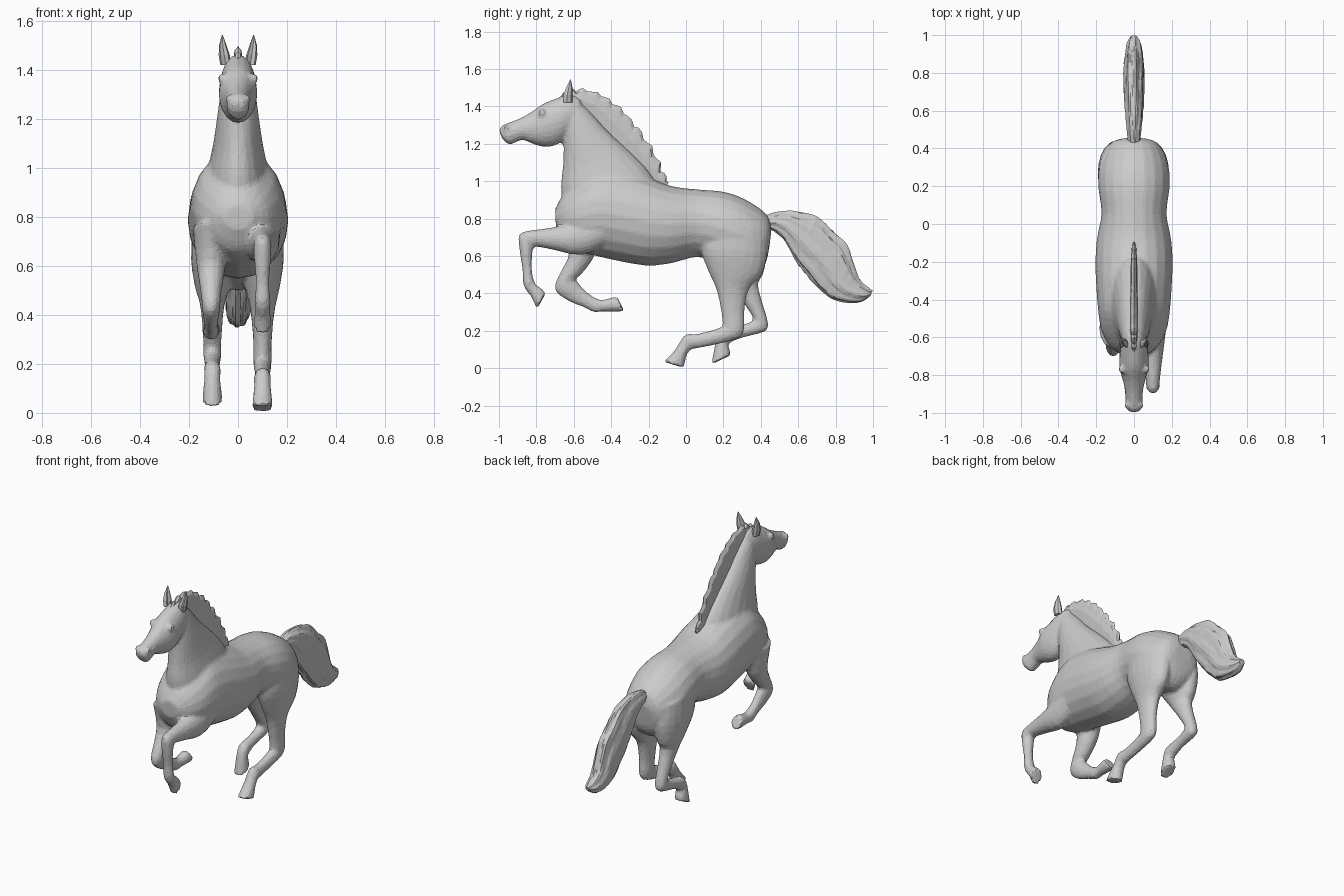
import bpy, bmesh, math, random
from mathutils import Vector

random.seed(4)


def spline(rows, steps):
    """Catmull-Rom interpolation of station rows."""
    out = []
    for i in range(len(rows) - 1):
        p = [rows[max(0, min(len(rows) - 1, i + k))] for k in (-1, 0, 1, 2)]
        for s in range(steps):
            t = s / steps
            out.append([0.5 * (2 * b + (c - a) * t + (2 * a - 5 * b + 4 * c - d) * t * t
                               + (3 * b - a - 3 * c + d) * t ** 3) for a, b, c, d in zip(*p)])
    return out + [list(rows[-1])]


def loft(bm, rows, x=0.0, steps=3, sides=20, jag=0.0, ridge=0.0):
    """Skin rings between side-profile point pairs: (y1, z1, y2, z2, half width)."""
    rings = []
    for n, (ya, za, yb, zb, w) in enumerate(spline(rows, steps)):
        a, b = Vector((x, ya, za)), Vector((x, yb, zb))
        a += (a - b).normalized() * jag * ((n % 3) / 2 - 0.6 + random.uniform(-.3, .3))
        mid, half = (a + b) / 2, (a - b) / 2
        ring = []
        for k in range(sides):
            t = 2 * math.pi * k / sides
            r = 1 + ridge * math.sin(k * math.pi / 2 + 0.6 * math.sin(n * 0.5)) \
                + random.uniform(-.4, .4) * ridge
            ring.append(bm.verts.new(mid + half * math.cos(t) * r
                                     + Vector((w * math.sin(t) * r, 0, 0))))
        rings.append(ring)
    faces = [bm.faces.new((p[k], p[(k + 1) % sides], q[(k + 1) % sides], q[k]))
             for p, q in zip(rings, rings[1:]) for k in range(sides)]
    faces += [bm.faces.new(rings[0]), bm.faces.new(rings[-1])]
    bmesh.ops.recalc_face_normals(bm, faces=faces)


def finish(bm, name):
    me = bpy.data.meshes.new(name)
    bm.to_mesh(me)
    bm.free()
    ob = bpy.data.objects.new(name, me)
    bpy.context.collection.objects.link(ob)
    return ob


body = bmesh.new()

# Torso: rump to chest, top line / belly line
loft(body, [(.457, .74, .447, .66, .06), (.44, .81, .425, .56, .12), (.38, .865, .36, .5, .165),
            (.28, .92, .27, .52, .188), (.18, .947, .17, .56, .187), (.05, .957, .06, .595, .172),
            (-.08, .975, -.07, .563, .196), (-.2, 1.02, -.2, .548, .205), (-.33, 1.06, -.33, .567, .2),
            (-.46, 1.07, -.46, .595, .19), (-.57, 1.0, -.56, .62, .172),
            (-.655, .93, -.645, .66, .125), (-.70, .85, -.695, .75, .06)])

# Neck: throat line / crest line
loft(body, [(-.66, .85, -.13, .9, .15), (-.67, .97, -.18, 1.03, .122), (-.66, 1.06, -.29, 1.15, .1),
            (-.655, 1.15, -.42, 1.27, .085), (-.655, 1.23, -.5, 1.36, .073),
            (-.65, 1.33, -.57, 1.43, .06)])

# Head: brow line / jaw line
loft(body, [(-.56, 1.44, -.6, 1.3, .05), (-.62, 1.465, -.63, 1.24, .068), (-.7, 1.44, -.69, 1.195, .077),
            (-.77, 1.41, -.755, 1.183, .077), (-.83, 1.368, -.82, 1.2, .06),
            (-.89, 1.335, -.875, 1.22, .048), (-.94, 1.315, -.925, 1.2, .045),
            (-.98, 1.3, -.95, 1.197, .045), (-1.0, 1.275, -.985, 1.23, .028)])

# Raised foreleg
loft(body, [(-.45, .85, -.42, .66, .075), (-.6, .785, -.56, .605, .067), (-.72, .752, -.71, .633, .05),
            (-.83, .737, -.8, .65, .038), (-.892, .715, -.815, .64, .036), (-.89, .63, -.822, .61, .034),
            (-.875, .53, -.825, .53, .028), (-.872, .46, -.81, .46, .033), (-.858, .42, -.793, .44, .031),
            (-.83, .385, -.77, .425, .032), (-.797, .316, -.75, .4, .039)], x=.1)

# Folded foreleg
loft(body, [(-.66, .78, -.45, .74, .075), (-.625, .62, -.49, .6, .06), (-.668, .52, -.552, .51, .046),
            (-.7, .45, -.59, .475, .039), (-.69, .402, -.575, .455, .037), (-.62, .355, -.55, .428, .031),
            (-.547, .326, -.515, .395, .028), (-.49, .298, -.465, .368, .032),
            (-.45, .303, -.43, .368, .031), (-.42, .302, -.38, .383, .035),
            (-.328, .303, -.365, .377, .037)], x=-.11)

# Forward hind leg
loft(body, [(.1, .8, .42, .74, .08), (.08, .64, .435, .62, .087), (.11, .54, .405, .5, .072),
            (.163, .42, .335, .42, .05), (.188, .3, .312, .3, .038), (.195, .235, .312, .22, .038),
            (.19, .22, .285, .163, .036), (.12, .198, .14, .122, .031), (.05, .183, .06, .107, .031),
            (.0, .183, .025, .098, .035), (-.033, .14, .012, .083, .034), (-.065, .09, .002, .063, .038),
            (-.12, .035, -.012, .002, .043)], x=.1)

# Trailing hind leg
loft(body, [(.1, .8, .42, .74, .08), (.1, .64, .435, .62, .087), (.17, .54, .412, .5, .072),
            (.25, .43, .385, .45, .05), (.32, .33, .41, .345, .04), (.355, .275, .438, .25, .037),
            (.35, .25, .425, .197, .036), (.28, .228, .3, .163, .03), (.195, .208, .227, .132, .035),
            (.163, .155, .222, .125, .033), (.15, .1, .233, .105, .037), (.135, .02, .24, .07, .041)], x=-.105)

# Brow ridges and nostril rims
for s in (-1, 1):
    for y, z, w, r in ((-.77, 1.365, .062, .022), (-.962, 1.283, .035, .018)):
        v = bmesh.ops.create_icosphere(body, subdivisions=2, radius=r)['verts']
        bmesh.ops.translate(body, verts=v, vec=(s * w, y, z))

# Blend the parts into one faceted skin
horse = finish(body, "body")
m = horse.modifiers.new("blend", 'REMESH')
m.mode, m.voxel_size = 'VOXEL', .011
m = horse.modifiers.new("soften", 'SMOOTH')
m.factor, m.iterations = .5, 4
m = horse.modifiers.new("facets", 'DECIMATE')
m.ratio = .15

# Ears: hollow-fronted cones
for s, side in ((-1, "left"), (1, "right")):
    bm = bmesh.new()
    rings = []
    for y, z, cx, r in ((-.635, 1.42, .05, .026), (-.635, 1.46, .056, .027),
                        (-.627, 1.5, .062, .018), (-.618, 1.543, .064, .002)):
        rings.append([bm.verts.new((s * (cx + r * .85 * math.sin(t)),
                                    y - r * math.cos(t) * (.35 if k == 0 else 1.1), z))
                      for k in range(8) for t in [k * math.pi / 4]])
    for p, q in zip(rings, rings[1:]):
        for k in range(8):
            bm.faces.new((p[k], p[(k + 1) % 8], q[(k + 1) % 8], q[k]))
    bm.faces.new(rings[0])
    bm.faces.new(rings[-1])
    bmesh.ops.recalc_face_normals(bm, faces=bm.faces)
    finish(bm, side + "_ear")

# Mane: thin crest with a ragged edge
bm = bmesh.new()
loft(bm, [(-.68, 1.455, -.67, 1.42, .012), (-.62, 1.485, -.61, 1.4, .018), (-.55, 1.49, -.56, 1.38, .02),
          (-.45, 1.463, -.5, 1.33, .02), (-.37, 1.405, -.43, 1.25, .02), (-.29, 1.325, -.36, 1.18, .019),
          (-.22, 1.235, -.29, 1.11, .018), (-.155, 1.12, -.22, 1.03, .016),
          (-.105, 1.02, -.15, .97, .012), (-.095, .99, -.12, .95, .006)], steps=4, sides=8, jag=.018)
finish(bm, "mane")

# Tail: grooved sweep of hair
bm = bmesh.new()
loft(bm, [(.42, .815, .42, .745, .03), (.5, .837, .47, .735, .036), (.6, .835, .53, .68, .044),
          (.7, .805, .59, .575, .05), (.78, .73, .65, .5, .053), (.86, .65, .71, .43, .054),
          (.9, .54, .78, .375, .052), (.93, .47, .86, .352, .046), (.975, .43, .935, .355, .036),
          (.998, .415, .985, .385, .018)], steps=4, sides=32, ridge=.06)
finish(bm, "tail")
